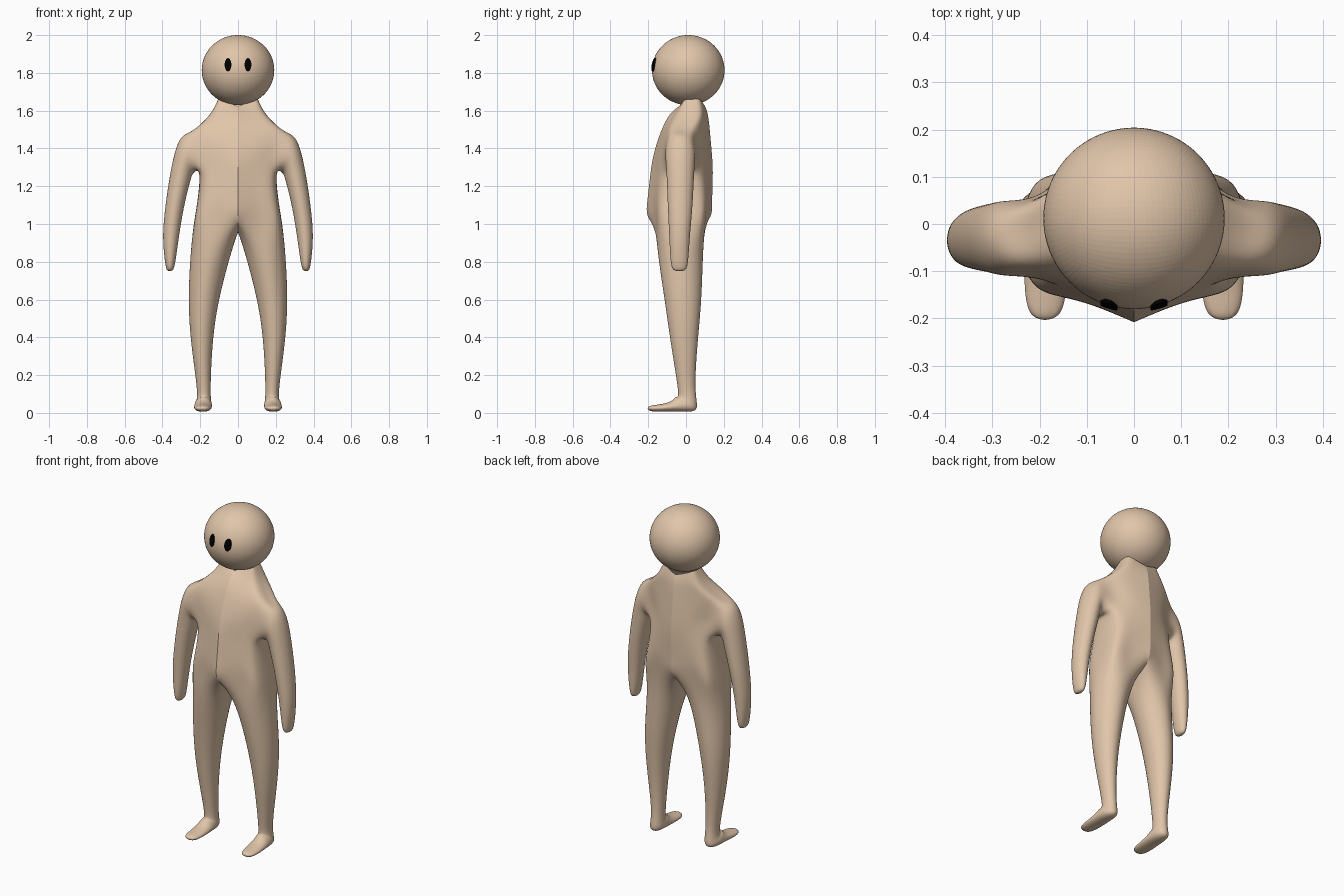
import bpy, bmesh, math
from mathutils import Vector

if "Cube" in bpy.data.objects:
    bpy.data.objects.remove(bpy.data.objects["Cube"])


def material(name, rgb):
    m = bpy.data.materials.new(name)
    m.diffuse_color = (*rgb, 1)
    m.use_nodes = True
    m.node_tree.nodes["Principled BSDF"].inputs["Base Color"].default_value = m.diffuse_color
    return m


SKIN = material("tan skin", (0.75, 0.56, 0.40))
BLACK = material("black", (0.0, 0.0, 0.0))


def make_object(name, bm, mat):
    bmesh.ops.recalc_face_normals(bm, faces=bm.faces)
    mesh = bpy.data.meshes.new(name)
    bm.to_mesh(mesh)
    bm.free()
    mesh.materials.append(mat)
    ob = bpy.data.objects.new(name, mesh)
    bpy.context.collection.objects.link(ob)
    return ob


# ---- body: one half as a cage of rings, subdivided and mirrored ----
bm = bmesh.new()


def torso_ring(z, front, back, side, fy, by, drop=0.0):
    """Half ring from the front seam, round the side, to the back seam."""
    pts = [(0, front, z - drop), (.52 * side, (front + fy) / 2, z - drop / 2),
           (.92 * side, fy, z), (side, (fy + by) / 2, z), (.92 * side, by, z),
           (.52 * side, back * .6 + by * .4, z - drop / 2), (0, back, z - drop)]
    return [bm.verts.new(p) for p in pts]


def limb_ring(center, u, v, start):
    """Closed ring of eight points; u points outwards, v points backwards."""
    c, u, v = Vector(center), Vector(u), Vector(v)
    angles = [math.radians(start + 45 * k) for k in range(8)]
    return [bm.verts.new(c + u * math.cos(a) + v * math.sin(a)) for a in angles]


def bridge(a, b, closed=False, skip=()):
    n = len(a)
    for i in range(n if closed else n - 1):
        if i not in skip:
            j = (i + 1) % n
            bm.faces.new((a[i], a[j], b[j], b[i]))


def limb(first, rings, start):
    prev = first
    for center, u, v in rings:
        r = limb_ring(center, u, v, start)
        bridge(prev, r, closed=True)
        prev = r
    bm.faces.new(prev)


def span(x0, x1, y0, y1, z):
    """Level limb section given by its extents."""
    return (((x0 + x1) / 2, (y0 + y1) / 2, z),
            ((x1 - x0) / 2, 0, 0), (0, (y1 - y0) / 2, 0))


# torso
neck = torso_ring(1.66, -.035, .10, .105, -.005, .07, .035)
upper = torso_ring(1.58, -.085, .115, .15, -.04, .075)
sh = torso_ring(1.495, -.13, .126, .235, -.085, .045)
chest = torso_ring(1.38, -.168, .136, .21, -.115, .06)
pit = torso_ring(1.27, -.188, .142, .205, -.115, .07)
waist = torso_ring(1.13, -.203, .138, .213, -.125, .085)
hip = torso_ring(1.015, -.187, .114, .23, -.13, .085)
bridge(neck, upper)
bridge(upper, sh)
bridge(sh, chest, skip=(2, 3))
bridge(chest, pit, skip=(2, 3))
bridge(pit, waist)
bridge(waist, hip)
bm.verts.remove(chest[3])

# arm, grown from the opening in the side of the torso
opening = [sh[2], sh[3], sh[4], chest[4], pit[4], pit[3], pit[2], chest[2]]
limb(opening, [
    ((.268, -.03, 1.362), (.034, 0, .093), (0, .08, 0)),
    ((.300, -.03, 1.275), (.048, 0, .045), (0, .073, 0)),
    span(.284, .383, -.096, .034, 1.10),
    span(.313, .396, -.088, .02, .93),
    span(.332, .386, -.08, .01, .80),
    span(.345, .375, -.064, -.006, .757)], -45)

# leg and foot, grown from the hip and the crotch point
crotch = bm.verts.new((0, -.035, .955))
limb(hip + [crotch], [
    span(.035, .250, -.15, .092, .85),
    span(.100, .260, -.113, .08, .60),
    span(.135, .245, -.077, .06, .35),
    span(.145, .217, -.042, .05, .12),
    ((.183, 0, .052), (.043, 0, 0), (0, .053, -.034)),
    ((.185, -.055, .035), (.046, 0, 0), (0, .022, -.028)),
    ((.187, -.135, .026), (.044, 0, 0), (0, 0, -.02)),
    ((.188, -.19, .024), (.030, 0, 0), (0, 0, -.013))], -135)

body = make_object("body", bm, SKIN)
sub = body.modifiers.new("subdivision", 'SUBSURF')
sub.levels = sub.render_levels = 3
sub.boundary_smooth = 'PRESERVE_CORNERS'

# push the cage out until the smooth surface passes through the rings
goal = [v.co.copy() for v in body.data.vertices]
for _ in range(5):
    bpy.context.view_layer.update()
    dg = bpy.context.evaluated_depsgraph_get()
    smooth = body.evaluated_get(dg).data
    now = [smooth.vertices[i].co.copy() for i in range(len(goal))]
    for v, g, p in zip(body.data.vertices, goal, now):
        v.co += (g - p) * .8
    body.data.update()
    body.update_tag()
for p in body.data.polygons:
    p.use_smooth = True
mir = body.modifiers.new("mirror", 'MIRROR')
mir.use_mirror_merge = False  # keeps the centre ridge crisp

# ---- head: subdivided cube rounded to a ball ----
HEAD = Vector((0, .012, 1.8145))
RADII = Vector((.192, .192, .1855))
bm = bmesh.new()
bmesh.ops.create_cube(bm, size=2)
bmesh.ops.subdivide_edges(bm, edges=bm.edges[:], cuts=23, use_grid_fill=True)
for v in bm.verts:
    d = Vector([math.tan(c * math.pi / 4) for c in v.co]).normalized()
    v.co = HEAD + d * RADII
head = make_object("head", bm, SKIN)

# ---- eyes: thin oval plates wrapped on the head ----
for side, name in ((-1, "right_eye"), (1, "left_eye")):
    bm = bmesh.new()
    bmesh.ops.create_circle(bm, cap_ends=True, cap_tris=True, segments=24, radius=1)
    for v in bm.verts:
        x = side * .053 + v.co.x * .018
        z = 1.843 + v.co.y * .035
        dx, dz = x / RADII.x, (z - HEAD.z) / RADII.z
        v.co = (x, HEAD.y - RADII.y * math.sqrt(1 - dx * dx - dz * dz) - .007, z)
    ext = bmesh.ops.extrude_face_region(bm, geom=bm.faces[:])
    for v in ext["geom"]:
        if isinstance(v, bmesh.types.BMVert):
            v.co.y += .009
    make_object(name, bm, BLACK)
